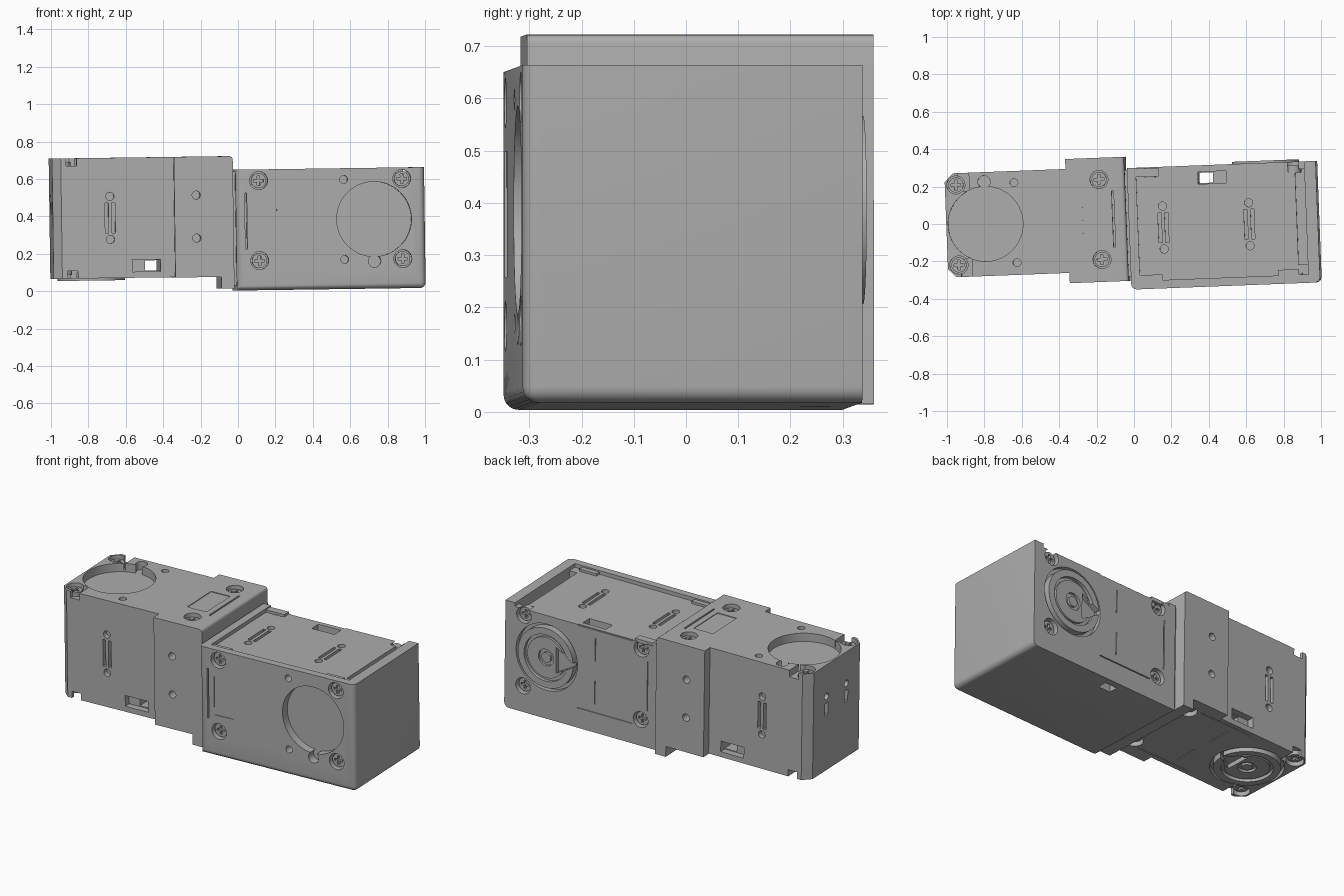
import bpy, bmesh, math
from mathutils import Matrix, Vector

if "Cube" in bpy.data.objects:
    bpy.data.objects.remove(bpy.data.objects["Cube"])

GREY = (0.42, 0.42, 0.42, 1)
grey = bpy.data.materials.new("plain grey")
grey.use_nodes = True
grey.diffuse_color = GREY
grey.node_tree.nodes["Principled BSDF"].inputs["Base Color"].default_value = GREY

# the whole assembly leans slightly
TILT = Matrix.Rotation(math.radians(2.2), 4, 'Z') @ Matrix.Rotation(math.radians(-0.8), 4, 'Y')
ID = Matrix.Identity(4)


def frame(origin, u, v, n):
    """Matrix of a face: u to the free end, v across, n outward."""
    m = Matrix((Vector(u), Vector(v), Vector(n))).transposed().to_4x4()
    m.translation = origin
    return m


def box(bm, lo, hi, m=ID):
    lo, hi = Vector(lo), Vector(hi)
    size = Matrix.Diagonal((*(hi - lo), 1))
    return bmesh.ops.create_cube(bm, size=1, matrix=m @ Matrix.Translation((lo + hi) / 2) @ size)["verts"]


def cyl(bm, u, v, r, low, high, m=ID, seg=32):
    bmesh.ops.create_cone(bm, cap_ends=True, segments=seg, radius1=r, radius2=r, depth=high - low,
                          matrix=m @ Matrix.Translation((u, v, (low + high) / 2)))


def bevel(bm, test, width, seg):
    edges = [e for e in bm.edges if test(*(v.co for v in e.verts))]
    bmesh.ops.bevel(bm, geom=edges, offset=width, segments=seg, affect='EDGES', profile=0.5)


def to_object(name, bm):
    bmesh.ops.recalc_face_normals(bm, faces=bm.faces)
    me = bpy.data.meshes.new(name)
    bm.to_mesh(me)
    bm.free()
    me.materials.append(grey)
    ob = bpy.data.objects.new(name, me)
    bpy.context.scene.collection.objects.link(ob)
    return ob


def carve(ob, cutter):
    """Cut the cutter out of the object and bake the result."""
    mod = ob.modifiers.new("cut", 'BOOLEAN')
    mod.operation, mod.solver, mod.object = 'DIFFERENCE', 'EXACT', cutter
    mod.use_self = True
    bpy.context.view_layer.update()
    me = bpy.data.meshes.new_from_object(ob.evaluated_get(bpy.context.evaluated_depsgraph_get()))
    ob.modifiers.clear()
    ob.data = me


def finish(ob):
    ob.data.transform(TILT)
    bpy.ops.object.select_all(action='DESELECT')
    ob.select_set(True)
    bpy.context.view_layer.objects.active = ob
    bpy.ops.object.shade_smooth_by_angle(angle=math.radians(30))


# screw head with a cross slot
bm = bmesh.new()
cyl(bm, 0, 0, 0.04, -0.06, -0.02, seg=24)
screw = to_object("screw_template", bm)
bm = bmesh.new()
box(bm, (-0.026, -0.007, -0.035), (0.026, 0.007, 0))
box(bm, (-0.007, -0.026, -0.035), (0.007, 0.026, 0))
cross = to_object("cross_cutter", bm)
carve(screw, cross)

# turning horn: stepped disc with a wedge opening
bm = bmesh.new()
steps = [(0, -0.04), (0.18, -0.04), (0.18, 0.012), (0.14, 0.012), (0.14, -0.008), (0.122, -0.008),
         (0.122, 0.006), (0.05, 0.006), (0.05, -0.008), (0.03, -0.008), (0.03, 0.006), (0, 0.006)]
ring = [bm.verts.new((r, 0, h)) for r, h in steps]
edges = [bm.edges.new(pair) for pair in zip(ring, ring[1:])]
bmesh.ops.spin(bm, geom=ring + edges, axis=(0, 0, 1), cent=(0, 0, 0), angle=math.tau, steps=48)
bmesh.ops.remove_doubles(bm, verts=bm.verts, dist=1e-5)
horn = to_object("horn_template", bm)
bm = bmesh.new()
cyl(bm, 0, 0, 0.09, -0.02, 0.05, Matrix.Translation((-0.11, 0, 0)) @ Matrix.Rotation(math.pi / 2, 4, 'Z'), 3)
wedge = to_object("wedge_cutter", bm)
carve(horn, wedge)

SCREWS = [(u, v) for u in (0.151, -0.615) for v in (-0.214, 0.214)]


def bracket_face(cut, m):
    """Cover plate: round opening, key notch, screws, pin holes and slit."""
    cyl(cut, 0, 0, 0.2, -0.05, 0.05, m, 64)
    cyl(cut, 0, 0.225, 0.033, -0.05, 0.05, m)
    for u, v in SCREWS:
        cyl(cut, u, v, 0.048, -0.055, 0.05, m)
    for v in (-0.214, 0.214):
        cyl(cut, -0.16, v, 0.021, -0.05, 0.05, m, 20)
    box(cut, (-0.69, -0.15, -0.07), (-0.68, 0.15, 0.05), m)
    box(cut, (-0.645, -0.12, -0.004), (-0.52, 0.12, 0.05), m)


def horn_face(cut, m):
    """Drive side: horn recess, screws and panel seams."""
    cyl(cut, 0, 0, 0.2, -0.03, 0.05, m, 64)
    for u, v in SCREWS:
        cyl(cut, u, v, 0.048, -0.055, 0.05, m)
    for s in (-1, 1):
        box(cut, (-0.32, s * 0.13 - 0.07, -0.006), (-0.314, s * 0.13 + 0.07, 0.05), m)
        box(cut, (-0.56, s * 0.25 - 0.003, -0.006), (-0.2, s * 0.25 + 0.003, 0.05), m)
    box(cut, (-0.662, -0.15, -0.006), (-0.655, 0.15, 0.05), m)


def side_face(cut, m, both_slots):
    """Vent slots with a hole above and below, and a cable window."""
    for u in (-0.095, -0.555):
        for s in (-1, 1):
            cyl(cut, u, s * 0.115, 0.022, -0.03, 0.05, m, 20)
            if both_slots or u > -0.2:
                box(cut, (u + s * 0.018 - 0.009, -0.08, -0.03), (u + s * 0.018 + 0.009, 0.08, 0.05), m)
    box(cut, (-0.36, 0.225, -0.04), (-0.21, 0.29, 0.05), m)
    box(cut, (-0.36, 0.23, -0.9), (-0.28, 0.285, 0.04), m)


def fittings(prefix, bracket, drive):
    """Screw heads on both plates and the horn on the drive side."""
    bm = bmesh.new()
    for m in (bracket, drive):
        for u, v in SCREWS:
            me = screw.data.copy()
            me.transform(m @ Matrix.Translation((u, v, 0)))
            bm.from_mesh(me)
    finish(to_object(prefix + "_screws", bm))
    bm = bmesh.new()
    bm.from_mesh(horn.data)
    bm.transform(drive)
    finish(to_object(prefix + "_horn", bm))


# first servo: covers on top, horn underneath
X, Y, Z = Vector((1, 0, 0)), Vector((0, 1, 0)), Vector((0, 0, 1))
top = frame((-0.783, 0.031, 0.723), -X, Y, Z)
under = frame((-0.783, 0.031, 0.08), -X, Y, -Z)
cut = bmesh.new()
bracket_face(cut, top)
horn_face(cut, under)
for n, y in ((-Y, -0.248), (Y, 0.308)):
    side_face(cut, frame((-0.783, y, 0.402), -X, -Z, n), False)
for n, y in ((-Y, -0.303), (Y, 0.361)):
    for z in (0.287, 0.517):
        cyl(cut, -0.555, z - 0.402, 0.022, -0.03, 0.05, frame((-0.783, y, 0.402), -X, Z, n), 20)
for m in (top, under):
    for s in (-1, 1):
        box(cut, (0.08, s * 0.25 - 0.07, -0.04), (0.138, s * 0.25 + 0.07, 0.05), m)
end = frame((-0.993, 0.031, 0.4), Y, Z, -X)
for s in (-1, 1):
    cyl(cut, s * 0.1, 0.13, 0.02, -0.03, 0.05, end, 20)
    box(cut, (s * 0.1 - 0.016, 0.02, -0.03), (s * 0.1 + 0.016, 0.09, 0.05), end)
cutter = to_object("upper_cutter", cut)

bm = bmesh.new()
box(bm, (-0.993, -0.248, 0.08), (-0.345, 0.308, 0.723))
bevel(bm, lambda a, b: max(a.x, b.x) < -0.9 and abs(a.z - b.z) > 0.1, 0.045, 1)
body = to_object("first_servo_body", bm)
bm = bmesh.new()
box(bm, (-0.345, -0.303, 0.078), (-0.03, 0.361, 0.723))
bevel(bm, lambda a, b: min(a.x, b.x) > -0.1 and min(a.z, b.z) > 0.7, 0.018, 4)
collar = to_object("joint_collar", bm)
for ob in (body, collar):
    carve(ob, cutter)
    finish(ob)
bpy.data.objects.remove(cutter)
fittings("first_servo", top, under)

# bar under the collar and the plate joining both servos
bm = bmesh.new()
box(bm, (-0.1, -0.303, 0.015), (-0.03, 0.361, 0.078))
finish(to_object("collar_foot", bm))
bm = bmesh.new()
box(bm, (-0.04, -0.28, 0.03), (-0.01, 0.29, 0.64))
finish(to_object("joint_plate", bm))

# second servo: cover in front, horn behind, open tray on top
front = frame((0.72, -0.35, 0.376), X, -Z, -Y)
back = frame((0.72, 0.3, 0.376), X, -Z, Y)
cut = bmesh.new()
bracket_face(cut, front)
horn_face(cut, back)
box(cut, (0.03, -0.305, 0.628), (0.93, 0.4, 0.75))
box(cut, (0.88, -0.25, 0.57), (0.93, 0.26, 0.75))
side_face(cut, frame((0.72, -0.025, 0.628), X, Y, Z), True)
cutter = to_object("lower_cutter", cut)
bm = bmesh.new()
box(bm, (-0.018, -0.35, 0.004), (0.992, 0.3, 0.65))
bevel(bm, lambda a, b: max(a.z, b.z) < 0.1 and (min(a.x, b.x) > 0.5 or max(a.y, b.y) < 0)
      or max(a.y, b.y) < 0 and abs(a.z - b.z) > 0.1, 0.03, 5)
body = to_object("second_servo_body", bm)
carve(body, cutter)
finish(body)
bpy.data.objects.remove(cutter)
fittings("second_servo", front, back)

# low corner clips in the tray
bm = bmesh.new()
box(bm, (0.03, 0.25, 0.62), (0.15, 0.295, 0.642))
box(bm, (0.03, -0.31, 0.62), (0.15, -0.275, 0.642))
box(bm, (0.77, -0.31, 0.62), (0.88, -0.275, 0.642))
finish(to_object("tray_clips", bm))

for ob in (screw, cross, horn, wedge):
    bpy.data.objects.remove(ob)
